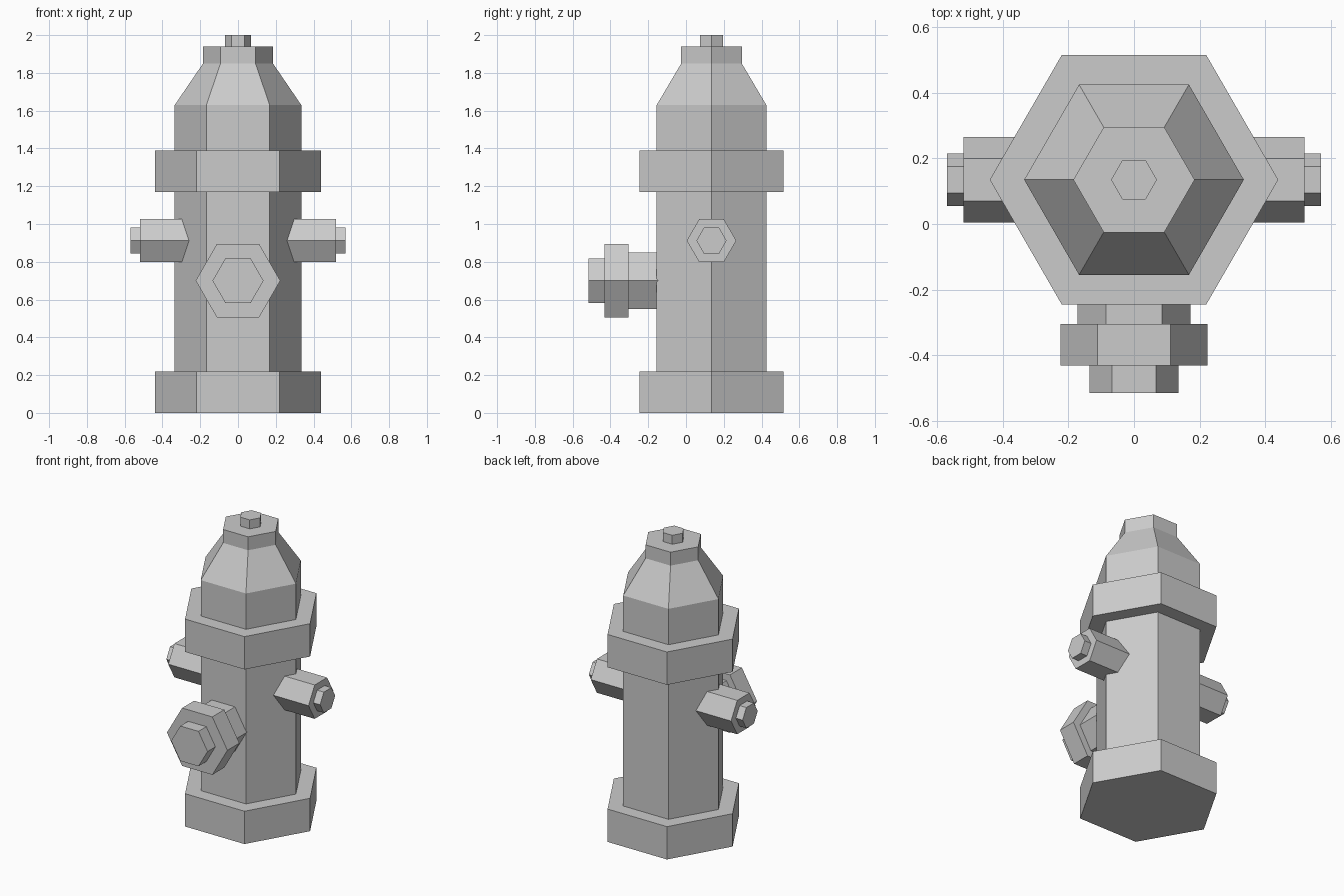
import bpy, bmesh
from math import cos, sin, pi
from mathutils import Matrix, Vector

cube = bpy.data.objects.get("Cube")
if cube:
    bpy.data.objects.remove(cube, do_unlink=True)

grey = bpy.data.materials.new("light grey")
grey.use_nodes = True
color = (0.6, 0.6, 0.6, 1)
grey.diffuse_color = color
grey.node_tree.nodes["Principled BSDF"].inputs["Base Color"].default_value = color

SIDES = 6
AXIS_Y = 0.135


def hex_lathe(name, profile, origin, rotation=Matrix()):
    """Closed six-sided solid from (radius, height) steps along local z."""
    bm = bmesh.new()
    rings = [[bm.verts.new((r * cos(2 * pi * i / SIDES), r * sin(2 * pi * i / SIDES), h))
              for i in range(SIDES)] for r, h in profile]
    for low, high in zip(rings, rings[1:]):
        for i in range(SIDES):
            j = (i + 1) % SIDES
            bm.faces.new((low[i], low[j], high[j], high[i]))
    bm.faces.new(rings[0][::-1])
    bm.faces.new(rings[-1])
    bmesh.ops.recalc_face_normals(bm, faces=bm.faces)
    mesh = bpy.data.meshes.new(name)
    bm.to_mesh(mesh)
    bm.free()
    mesh.materials.append(grey)
    obj = bpy.data.objects.new(name, mesh)
    obj.matrix_world = Matrix.Translation(Vector(origin)) @ rotation
    bpy.context.collection.objects.link(obj)
    return obj


# Upright barrel with base, collar and tapered bonnet
barrel = [(0.44, 0), (0.44, 0.22), (0.335, 0.22), (0.335, 1.17), (0.44, 1.17),
          (0.44, 1.39), (0.335, 1.39), (0.335, 1.63), (0.185, 1.85), (0.185, 1.94),
          (0.07, 1.94), (0.07, 2.0)]
hex_lathe("barrel", barrel, (0, AXIS_Y, 0))

# Large front outlet: pipe, cap and nut
forward = Matrix.Rotation(pi / 2, 4, 'X')
outlet = [(0.172, 0.25), (0.172, 0.44), (0.224, 0.44), (0.224, 0.567),
          (0.135, 0.567), (0.135, 0.65)]
hex_lathe("front_outlet", outlet, (0, AXIS_Y, 0.70), forward)

# Small outlets on both sides
nozzle = [(0.131, 0.2), (0.131, 0.52), (0.08, 0.52), (0.08, 0.57)]
for side, sign in (("left", 1), ("right", -1)):
    turn = Matrix.Rotation(sign * pi / 2, 4, 'Z') @ forward
    hex_lathe(side + "_outlet", nozzle, (0, AXIS_Y, 0.912), turn)
